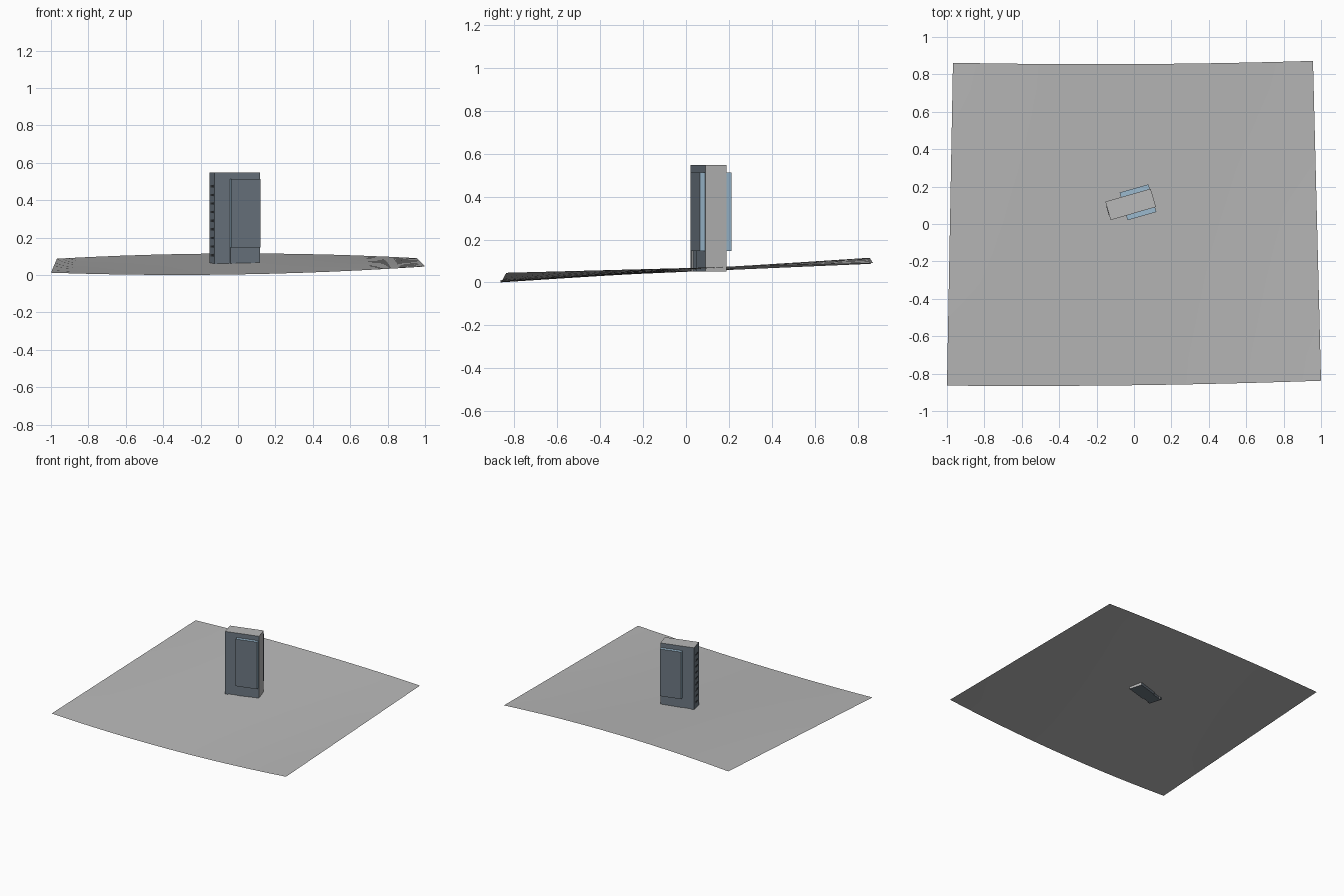
import bpy, bmesh, math
from mathutils import Matrix, Vector

if "Cube" in bpy.data.objects:
    bpy.data.objects.remove(bpy.data.objects["Cube"])


def material(name, rgb):
    m = bpy.data.materials.new(name)
    m.use_nodes = True
    m.diffuse_color = (*rgb, 1)
    m.node_tree.nodes["Principled BSDF"].inputs["Base Color"].default_value = (*rgb, 1)
    return m


GREY = material("concrete grey", (0.48, 0.48, 0.48))
SLATE = material("slate glass", (0.15, 0.185, 0.22))
BLUE = material("light blue", (0.33, 0.49, 0.62))
DARK = material("dark window", (0.04, 0.045, 0.05))

# Tower frame: u runs along the long facade, v across it
PLACE = Matrix.Translation((-0.018, 0.105, 0)) @ Matrix.Rotation(math.radians(16), 4, "Z")


def prism(name, plan, z0, z1, mats, rule):
    """Extrude a plan outline and colour its faces by local normal."""
    bm = bmesh.new()
    base = bm.faces.new([bm.verts.new((u, v, z0)) for u, v in plan])
    top = bmesh.ops.extrude_face_region(bm, geom=[base])["geom"]
    bmesh.ops.translate(bm, vec=(0, 0, z1 - z0),
                        verts=[e for e in top if isinstance(e, bmesh.types.BMVert)])
    bmesh.ops.recalc_face_normals(bm, faces=bm.faces)
    for f in bm.faces:
        f.material_index = rule(f.normal)
    bm.transform(PLACE)
    return finish(name, bm, mats)


def finish(name, bm, mats):
    mesh = bpy.data.meshes.new(name)
    bm.to_mesh(mesh)
    bm.free()
    for m in mats:
        mesh.materials.append(m)
    ob = bpy.data.objects.new(name, mesh)
    bpy.context.collection.objects.link(ob)
    return ob


def rect(u0, u1, v0, v1):
    return [(u0, v0), (u1, v0), (u1, v1), (u0, v1)]


# Gently warped ground sheet
bm = bmesh.new()
bmesh.ops.create_grid(bm, x_segments=12, y_segments=12, size=1)
for vert in bm.verts:
    s, t = vert.co.x, vert.co.y
    k = (t + 1) / 2
    front = 0.003 + 0.0165 * s + 0.0255 * s * s
    back = 0.115 + 0.0015 * s - 0.0265 * s * s
    south = -0.862 + 0.013 * s + 0.011 * s * s
    north = 0.855 + 0.005 * s + 0.012 * s * s
    half_left, half_right = 1 - 0.032 * k, 1 - 0.043 * k
    vert.co = Vector((s * (half_right if s > 0 else half_left),
                      south + (north - south) * k,
                      front + (back - front) * k))
ground = finish("ground_sheet", bm, [GREY])
for p in ground.data.polygons:
    p.use_smooth = True

# Tower body with a shallow recess on both long facades
U, V, R = 0.126, 0.051, 0.045
half = [(-U, -V), (-0.107, -V), (-0.107, -R), (-0.038, -R), (-0.038, -V), (U, -V)]
plan = half + [(u, -v) for u, v in reversed(half)]
wall_rule = lambda n: 0 if n.z > 0.5 or (n.x > 0.5) else 1
prism("tower_body", plan, 0.05, 0.512, [GREY, SLATE], wall_rule)
prism("tower_crown", rect(-U, U, -V, V), 0.512, 0.547, [GREY, SLATE], wall_rule)

# Projecting bays: slate glass fronts with light blue edges
for side, name in ((-1, "front_bay"), (1, "back_bay")):
    prism(name, rect(-0.039, 0.121, *sorted((side * 0.044, side * 0.077))),
          0.146, 0.512, [BLUE, SLATE], lambda n: 1 if abs(n.y) > 0.5 else 0)

# Narrow window plates up the end wall
for i in range(9):
    z = 0.1 + i * 0.046
    prism(f"end_window_{i + 1}", rect(-U - 0.002, -U, -0.025, 0.025),
          z, z + 0.012, [DARK], lambda n: 0)
